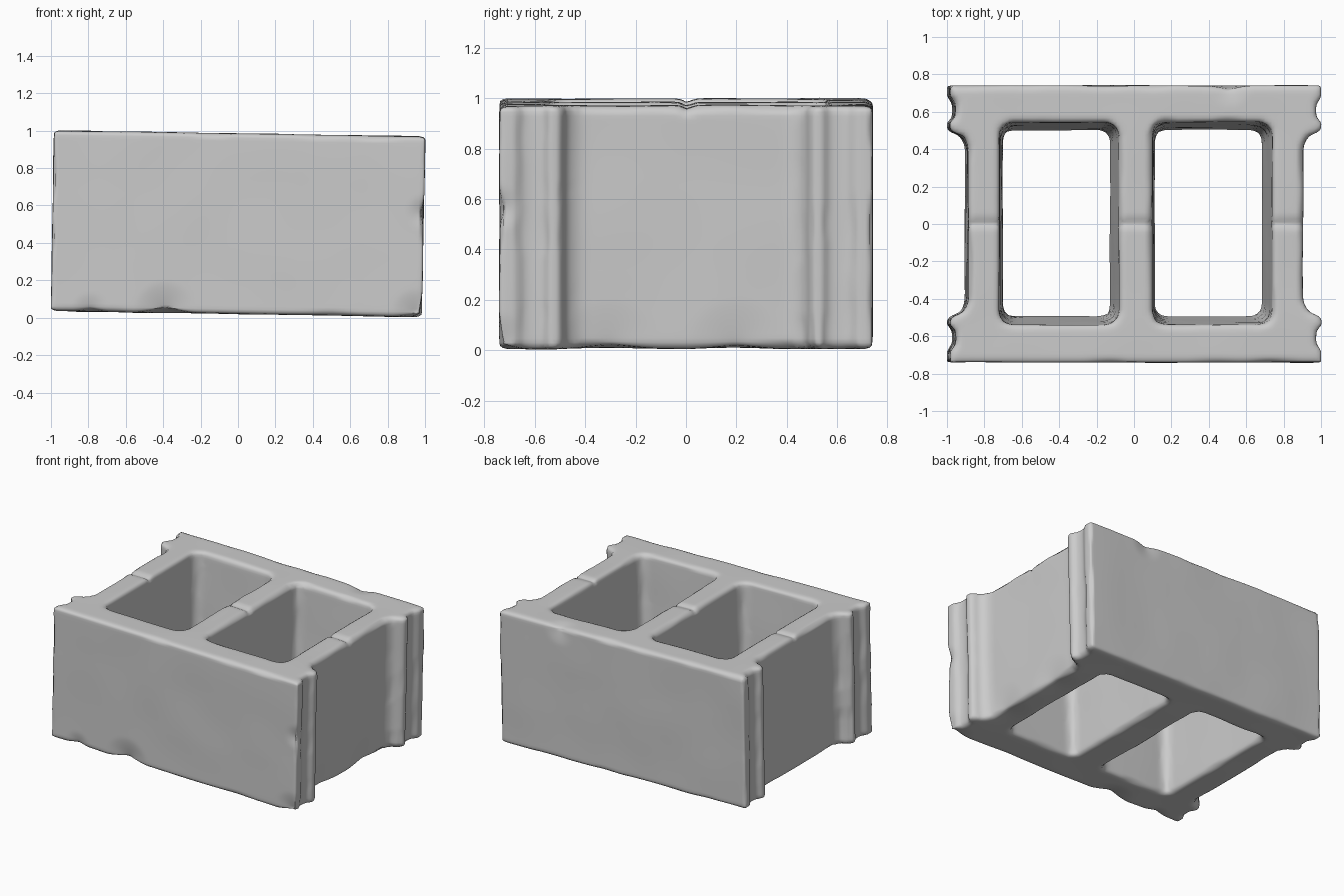
import bpy, bmesh
from mathutils import Vector, noise

if "Cube" in bpy.data.objects:
    bpy.data.objects.remove(bpy.data.objects["Cube"])

Z0, Z1 = 0.02, 0.985


def prism(name, low, high, z0, z1):
    """Closed solid between two matching loops."""
    bm = bmesh.new()
    a = [bm.verts.new((x, y, z0)) for x, y in low]
    b = [bm.verts.new((x, y, z1)) for x, y in high]
    n = len(a)
    bm.faces.new(a[::-1])
    bm.faces.new(b)
    for i in range(n):
        j = (i + 1) % n
        bm.faces.new((a[i], a[j], b[j], b[i]))
    bmesh.ops.recalc_face_normals(bm, faces=bm.faces)
    me = bpy.data.meshes.new(name)
    bm.to_mesh(me)
    bm.free()
    ob = bpy.data.objects.new(name, me)
    bpy.context.collection.objects.link(ob)
    return ob


def chamfered(x0, x1, y0, y1, c):
    """Rectangle with softened corners."""
    k = c * 0.3
    return [(x0 + c, y0), (x1 - c, y0), (x1 - k, y0 + k), (x1, y0 + c),
            (x1, y1 - c), (x1 - k, y1 - k), (x1 - c, y1), (x0 + c, y1),
            (x0 + k, y1 - k), (x0, y1 - c), (x0, y0 + c), (x0 + k, y0 + k)]


# Block outline: one quarter of the end profile (recess, flange, groove), mirrored
quarter = [(0.895, 0.40), (0.905, 0.44), (0.93, 0.475), (0.985, 0.495),
           (0.992, 0.51), (0.992, 0.545), (0.965, 0.565), (0.962, 0.64),
           (0.985, 0.665), (0.992, 0.685), (0.992, 0.74)]
right = [(x, -y) for x, y in quarter[::-1]] + quarter
outline = right + [(-x, y) for x, y in right[::-1]]
outline = outline[len(quarter):] + outline[:len(quarter)]
block = prism("concrete_block", outline, outline, Z0, Z1)
bpy.context.view_layer.objects.active = block
block.select_set(True)


def cut(cutter):
    cutter.hide_render = True
    m = block.modifiers.new("cut", 'BOOLEAN')
    m.operation = 'DIFFERENCE'
    m.solver = 'EXACT'
    m.object = cutter
    bpy.ops.object.modifier_apply(modifier=m.name)
    bpy.data.objects.remove(cutter)


# Two tapered cores, wider at the top
for s in (-1, 1):
    lo = sorted((s * 0.122, s * 0.69))
    hi = sorted((s * 0.088, s * 0.732))
    cut(prism("core_cutter", chamfered(*lo, -0.49, 0.50, 0.05),
              chamfered(*hi, -0.54, 0.545, 0.06), Z0 - 0.02, Z1 + 0.02))

# Shallow groove across the webs
cut(prism("groove_cutter",
          [(-1.1, 0.0), (1.1, 0.0), (1.1, 0.015), (-1.1, 0.015)],
          [(-1.1, -0.04), (1.1, -0.04), (1.1, 0.05), (-1.1, 0.05)],
          Z1 - 0.018, Z1 + 0.02))

# Even mesh with softened edges
m = block.modifiers.new("remesh", 'REMESH')
m.mode = 'VOXEL'
m.voxel_size = 0.018
bpy.ops.object.modifier_apply(modifier=m.name)
m = block.modifiers.new("soften", 'SMOOTH')
m.factor = 0.5
m.iterations = 3
bpy.ops.object.modifier_apply(modifier=m.name)

# Wear: chipped edges, a few dents, slight lean of the whole block
dents = [((-0.38, -0.74, 0.02), 0.17, 0.035), ((-0.78, -0.74, 0.02), 0.10, 0.02),
         ((0.96, -0.74, 0.04), 0.13, 0.025), ((0.99, -0.74, 0.58), 0.09, 0.02),
         ((0.90, -0.30, 0.02), 0.20, 0.02), ((0.90, 0.20, 0.02), 0.20, 0.02),
         ((0.5, 0.74, 0.97), 0.12, 0.02)]
moved = []
for v in block.data.vertices:
    p, n = v.co.copy(), v.normal.copy()
    edge = 1 - max(abs(c) for c in n)
    depth = edge * 0.06 * max(0, noise.noise(p * 5) + 0.1)
    depth += 0.004 * noise.noise(p * 3 + Vector((7, 3, 1)))
    for c, r, d in dents:
        t = (p - Vector(c)).length / r
        if t < 1:
            depth += d * (1 - t) ** 1.5
    moved.append(p - n * depth)
for v, p in zip(block.data.vertices, moved):
    v.co = (p.x + 0.02 * (p.z - 0.5), p.y, p.z - 0.0165 * p.x)

bpy.ops.object.shade_smooth()
